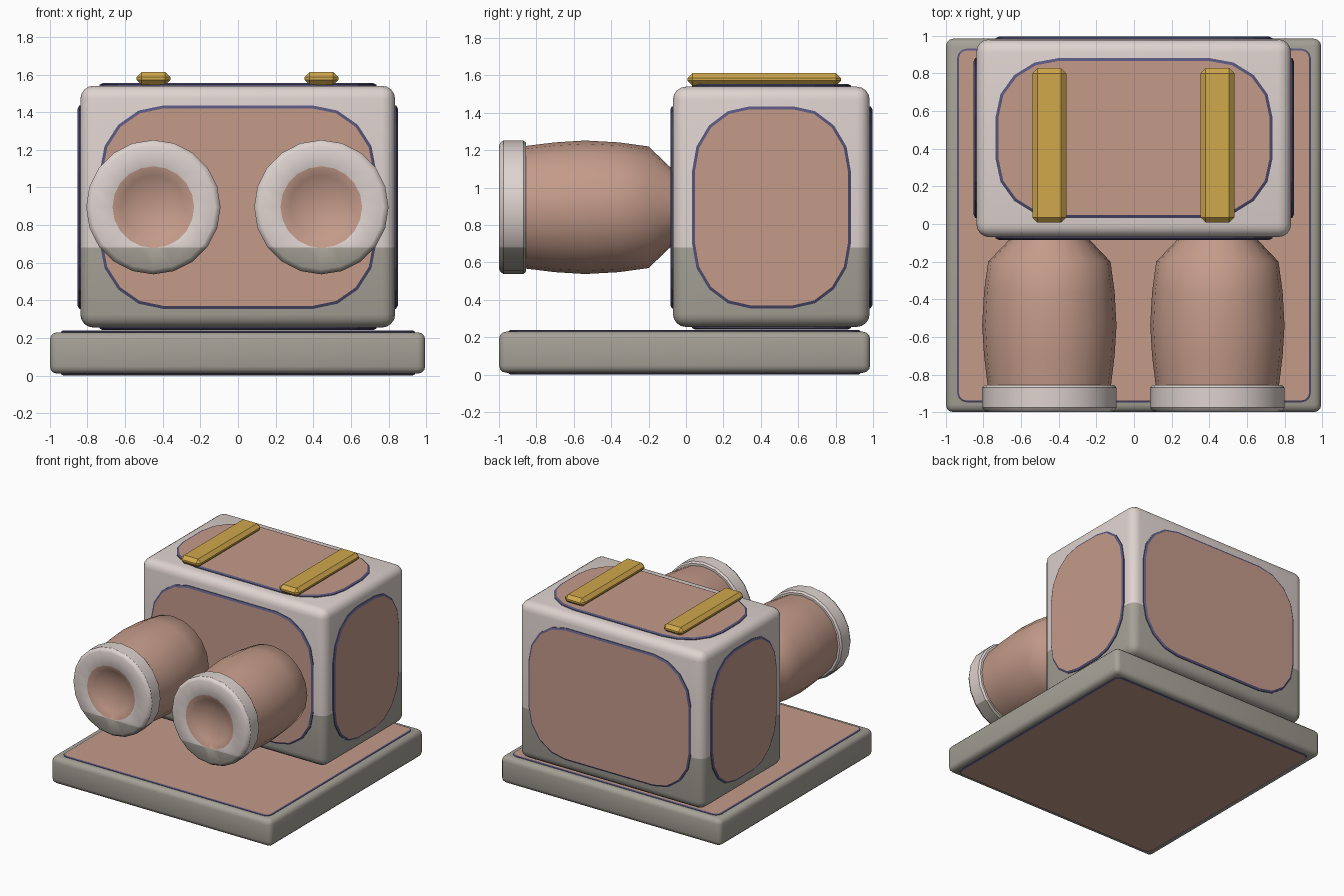
import bpy, bmesh, math
from mathutils import Vector, Matrix

if "Cube" in bpy.data.objects:
    bpy.data.objects.remove(bpy.data.objects["Cube"])


def material(name, rgb):
    m = bpy.data.materials.new(name)
    lin = [((c / 255 + 0.055) / 1.055) ** 2.4 for c in rgb]
    m.diffuse_color = (*lin, 1)
    m.use_nodes = True
    m.node_tree.nodes["Principled BSDF"].inputs["Base Color"].default_value = m.diffuse_color
    return m


CLAY = material("clay", (196, 155, 138))
PALE = material("pale_shell", (222, 211, 207))
GREY = material("grey_shell", (165, 161, 151))
GOLD = material("gold", (208, 168, 76))
NAVY = material("navy_rim", (88, 86, 124))
SPLIT_Z = 0.68          # shell turns grey below this height


def finish(bm, name, mats, angle=None):
    me = bpy.data.meshes.new(name)
    bm.to_mesh(me)
    bm.free()
    for m in mats:
        me.materials.append(m)
    ob = bpy.data.objects.new(name, me)
    bpy.context.collection.objects.link(ob)
    if angle:
        bpy.ops.object.select_all(action='DESELECT')
        ob.select_set(True)
        bpy.context.view_layer.objects.active = ob
        bpy.ops.object.shade_smooth_by_angle(angle=math.radians(angle))
    return ob


def split_by_height(bm, upper, lower):
    """Cut faces at SPLIT_Z and swap the upper material for the lower one."""
    bmesh.ops.bisect_plane(bm, geom=bm.verts[:] + bm.edges[:] + bm.faces[:],
                           plane_co=(0, 0, SPLIT_Z), plane_no=(0, 0, 1))
    for f in bm.faces:
        if f.material_index == upper and f.calc_center_median().z < SPLIT_Z:
            f.material_index = lower


def bevelled_box(lo, hi, bevel, segments):
    bm = bmesh.new()
    lo, hi = Vector(lo), Vector(hi)
    bmesh.ops.create_cube(bm, size=1, matrix=Matrix.Translation((lo + hi) / 2)
                          @ Matrix.Diagonal((*(hi - lo), 1)))
    bmesh.ops.bevel(bm, geom=bm.edges[:], offset=bevel, segments=segments,
                    profile=0.5, affect='EDGES')
    return bm


def panel(name, centre, u, v, half, corner, height, rim=0.016, steps=4):
    """Rounded plate with a sloped navy rim, raised along u x v."""
    u, v, c = Vector(u), Vector(v), Vector(centre)
    n = u.cross(v)
    bm = bmesh.new()

    def loop(inset, h):
        pts = []
        for q in range(4):
            for i in range(steps + 1):
                a = math.pi / 2 * (q + i / steps)
                sx = 1 if q in (0, 3) else -1
                sy = 1 if q in (0, 1) else -1
                x = sx * (half[0] - corner[0]) + (corner[0] - inset) * math.cos(a)
                y = sy * (half[1] - corner[1]) + (corner[1] - inset) * math.sin(a)
                pts.append(bm.verts.new(c + u * x + v * y + n * h))
        return pts

    rings = [loop(0, -0.02), loop(0, height * 0.4), loop(rim, height)]
    for a, b in zip(rings, rings[1:]):
        for i in range(len(a)):
            j = (i + 1) % len(a)
            bm.faces.new((a[i], a[j], b[j], b[i])).material_index = 1
    bm.faces.new(rings[-1])
    bm.faces.new(rings[0][::-1]).material_index = 1
    return finish(bm, name, [CLAY, NAVY])


def lathe_y(name, x, z, profile, mats, sides=20, angle=45, split=False):
    """Revolve (radius, y, material) points round a y axis; closes both ends."""
    bm = bmesh.new()
    rings = []
    for r, y, _ in profile:
        rings.append([bm.verts.new((x + r * math.cos(2 * math.pi * k / sides), y,
                                    z + r * math.sin(2 * math.pi * k / sides)))
                      for k in range(sides)])
    for a, b, p in zip(rings, rings[1:], profile):
        for i in range(sides):
            j = (i + 1) % sides
            bm.faces.new((a[i], a[j], b[j], b[i])).material_index = p[2]
    bm.faces.new(rings[0]).material_index = profile[0][2]
    bm.faces.new(rings[-1]).material_index = profile[-1][2]
    bmesh.ops.recalc_face_normals(bm, faces=bm.faces[:])
    if split:
        split_by_height(bm, 0, 1)
    return finish(bm, name, mats, angle)


# Base slab with top and bottom plates
finish(bevelled_box((-1, -1, 0.01), (0.995, 0.985, 0.23), 0.04, 3),
       "base_slab", [GREY], 35)
for name, z, s in (("base_top_plate", 0.23, 1), ("base_bottom_plate", 0.01, -1)):
    panel(name, (0, -0.008, z), (1, 0, 0), (0, s, 0), (0.94, 0.94),
          (0.05, 0.05), 0.009, rim=0.01, steps=3)

# Main box shell, pale above and grey below
LO, HI = Vector((-0.838, -0.07, 0.255)), Vector((0.835, 0.982, 1.54))
shell = bevelled_box(LO, HI, 0.07, 4)
split_by_height(shell, 0, 1)
finish(shell, "box_shell", [PALE, GREY], 35)

# Rounded panels on all six sides of the box
MID = Vector((0, 0.457, 0.895))
HALF = (0.735, 0.425, 0.54)
CORNER = (0.335, 0.31, 0.35)
sides = {
    "front_panel": (1, -1, (1, 0, 0), (0, 0, 1), 0, 2),
    "back_panel": (1, 1, (-1, 0, 0), (0, 0, 1), 0, 2),
    "right_panel": (0, 1, (0, 1, 0), (0, 0, 1), 1, 2),
    "left_panel": (0, -1, (0, -1, 0), (0, 0, 1), 1, 2),
    "top_panel": (2, 1, (1, 0, 0), (0, 1, 0), 0, 1),
    "bottom_panel": (2, -1, (1, 0, 0), (0, -1, 0), 0, 1),
}
for name, (axis, sign, u, v, a, b) in sides.items():
    c = MID.copy()
    c[axis] = HI[axis] if sign > 0 else LO[axis]
    panel(name, c, u, v, (HALF[a], HALF[b]), (CORNER[a], CORNER[b]), 0.014)

for side, x in (("left", -0.45), ("right", 0.443)):
    # Bulging barrel reaching forward from the box
    lathe_y(side + "_barrel", x, 0.895,
            [(0.2, -0.03, 0), (0.21, -0.08, 0), (0.325, -0.2, 0), (0.347, -0.36, 0),
             (0.357, -0.54, 0), (0.347, -0.7, 0), (0.325, -0.88, 0)], [CLAY])
    # Collar with a shallow dished mouth
    lathe_y(side + "_collar", x, 0.895,
            [(0.3, -0.856, 0), (0.345, -0.856, 0), (0.357, -0.87, 0),
             (0.357, -0.975, 0), (0.345, -0.993, 0), (0.33, -1.0, 0),
             (0.217, -1.0, 2), (0.17, -0.972, 2), (0.1, -0.947, 2), (0.03, -0.937, 2)],
            [PALE, GREY, CLAY], angle=32, split=True)
    # Chamfered bar on top of the box
    finish(bevelled_box((x - 0.09, 0.008, 1.545), (x + 0.09, 0.828, 1.613), 0.027, 1),
           side + "_top_bar", [GOLD])
